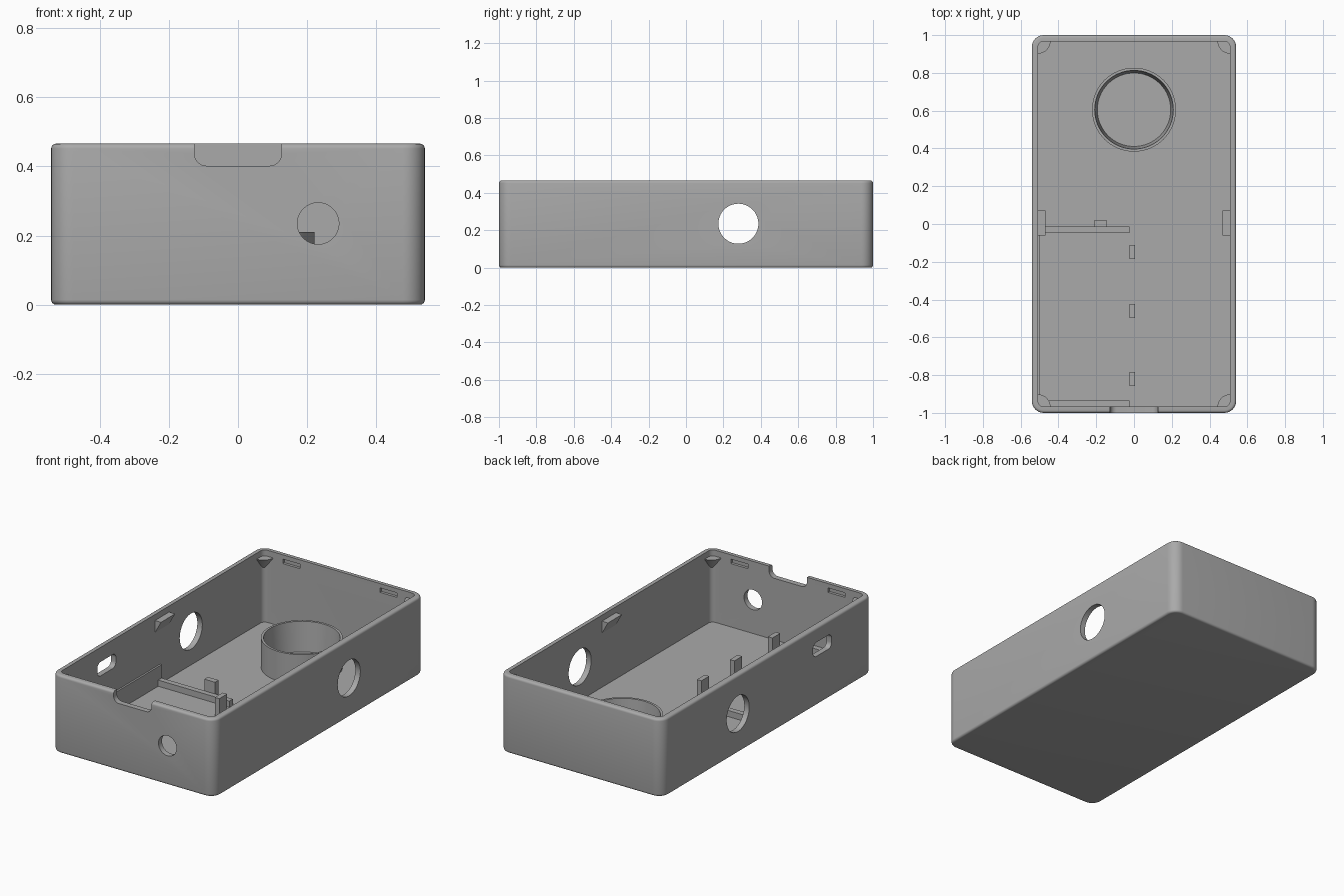
import bpy, bmesh, math
from mathutils import Matrix, Vector

if "Cube" in bpy.data.objects:
    bpy.data.objects.remove(bpy.data.objects["Cube"])

HX, HY, H = 0.541, 1.0, 0.466      # outer half sizes and height
T, FLOOR = 0.033, 0.033            # wall and floor thickness
IX, IY = HX - T, HY - T            # inner half sizes

grey = bpy.data.materials.new("grey plastic")
grey.diffuse_color = (0.40, 0.40, 0.40, 1)
grey.use_nodes = True
grey.node_tree.nodes["Principled BSDF"].inputs["Base Color"].default_value = grey.diffuse_color


def finish(name, bm):
    bmesh.ops.recalc_face_normals(bm, faces=bm.faces[:])
    me = bpy.data.meshes.new(name)
    bm.to_mesh(me)
    bm.free()
    ob = bpy.data.objects.new(name, me)
    me.materials.append(grey)
    bpy.context.collection.objects.link(ob)
    return ob


def smooth(ob):
    bpy.ops.object.select_all(action='DESELECT')
    ob.select_set(True)
    bpy.context.view_layer.objects.active = ob
    bpy.ops.object.shade_smooth_by_angle(angle=math.radians(30))


def rounded_rect(hx, hy, r, seg=8):
    pts = []
    for k, (sx, sy) in enumerate(((1, 1), (-1, 1), (-1, -1), (1, -1))):
        for i in range(seg + 1):
            a = math.pi / 2 * (k + i / seg)
            pts.append((sx * (hx - r) + r * math.cos(a), sy * (hy - r) + r * math.sin(a)))
    return pts


def loft(name, rings, closed=False):
    """Skin equal-length rings; cap the ends unless closed into a loop."""
    bm = bmesh.new()
    loops = [[bm.verts.new(p) for p in ring] for ring in rings]
    n = len(loops[0])
    pairs = list(zip(loops, loops[1:]))
    if closed:
        pairs.append((loops[-1], loops[0]))
    for a, b in pairs:
        for i in range(n):
            j = (i + 1) % n
            bm.faces.new((a[i], a[j], b[j], b[i]))
    if not closed:
        bm.faces.new(loops[0])
        bm.faces.new(loops[-1])
    return finish(name, bm)


def box(name, x0, x1, y0, y1, z0, z1):
    return loft(name, [[(x0, y0, z), (x1, y0, z), (x1, y1, z), (x0, y1, z)] for z in (z0, z1)])


def circle(r, n=64):
    return [(r * math.cos(2 * math.pi * i / n), r * math.sin(2 * math.pi * i / n)) for i in range(n)]


def prism_x(name, pts, x0, x1, y, z):
    return loft(name, [[(x, y + u, z + v) for u, v in pts] for x in (x0, x1)])


def prism_y(name, pts, y0, y1, x, z):
    return loft(name, [[(x + u, y, z + v) for u, v in pts] for y in (y0, y1)])


# Case shell: rounded outside edges, then over the rim and down to the floor
R, F = 0.063, 0.014
prof = []
for z, s in ((F, -1), (H - F, 1)):
    for i in range(5):
        a = math.pi / 2 * (i / 4 if s > 0 else 1 - i / 4)
        prof.append((F * (1 - math.cos(a)), z + s * F * math.sin(a)))
rings = [[(x, y, z) for x, y in rounded_rect(HX - d, HY - d, R - d)] for d, z in prof]
rings += [[(x, y, z) for x, y in rounded_rect(IX, IY, R - T)] for z in (H, FLOOR)]
case = loft("case", rings)

# Openings: lid notch, front hole, two side holes, left port, inner lid slots
cutters = [
    prism_y("notch_cutter", rounded_rect(0.126, 0.1, 0.035), -1.1, -0.9, 0, 0.502),
    prism_y("front_hole_cutter", circle(0.06), -1.1, -0.9, 0.232, 0.235),
    prism_x("side_hole_cutter", circle(0.107), -0.7, 0.7, 0.28, 0.235),
    prism_x("port_cutter", rounded_rect(0.088, 0.042, 0.03), -0.7, -0.45, -0.52, 0.337),
]
for sy in (-1, 1):
    for sx in (-1, 1):
        y0, y1 = sorted((sy * (IY - 0.02), sy * (IY + 0.016)))
        cutters.append(box("slot_cutter", sx * 0.323 - 0.057, sx * 0.323 + 0.057, y0, y1, 0.413, 0.44))
bpy.context.view_layer.objects.active = case
for c in cutters:
    m = case.modifiers.new("cut", 'BOOLEAN')
    m.operation, m.solver, m.object = 'DIFFERENCE', 'EXACT', c
    bpy.ops.object.modifier_apply(modifier=m.name)
    bpy.data.objects.remove(c)
smooth(case)

# Round socket standing on the floor, slightly tapered inside
sec = ((0.222, FLOOR - 0.004), (0.222, 0.21), (0.208, 0.21), (0.194, FLOOR - 0.004))
socket = loft("round_socket", [[(x, y + 0.605, z) for x, y in circle(r)] for r, z in sec], True)
smooth(socket)

# Circuit board frame: ribs, side pad, back tab and posts
B = FLOOR - 0.004
box("back_rib", -0.5, -0.025, -0.047, -0.014, B, 0.07)
box("front_rib", -0.5, -0.025, -IY - 0.004, -0.935, B, 0.07)
box("side_pad", -IX - 0.004, -0.497, -IY - 0.004, -0.014, B, 0.15)
box("back_tab", -0.212, -0.142, -0.016, 0.018, B, 0.14)
for y in (-0.147, -0.46, -0.82):
    box("board_post", -0.025, 0.005, y - 0.037, y + 0.037, B, 0.145)

# Lid supports: wedges halfway along the long walls
for s in (-1, 1):
    loft("wall_wedge", [[(s * (IX + 0.004), y, 0.35), (s * (IX + 0.004), y, 0.43), (s * 0.468, y, 0.43)]
                        for y in (-0.062, 0.072)])

# Lid supports: quarter cones in the four corners
for sx in (-1, 1):
    for sy in (-1, 1):
        bm = bmesh.new()
        cx, cy = sx * (IX + 0.002), sy * (IY + 0.002)
        tip, corner = bm.verts.new((cx, cy, 0.34)), bm.verts.new((cx, cy, 0.43))
        arc = [bm.verts.new((cx - sx * 0.068 * math.cos(a), cy - sy * 0.068 * math.sin(a), 0.43))
               for a in (math.pi / 2 * i / 8 for i in range(9))]
        for a, b in zip(arc, arc[1:]):
            bm.faces.new((a, b, tip))
        bm.faces.new([corner] + arc)
        bm.faces.new((corner, arc[0], tip))
        bm.faces.new((corner, arc[-1], tip))
        smooth(finish("corner_support", bm))
